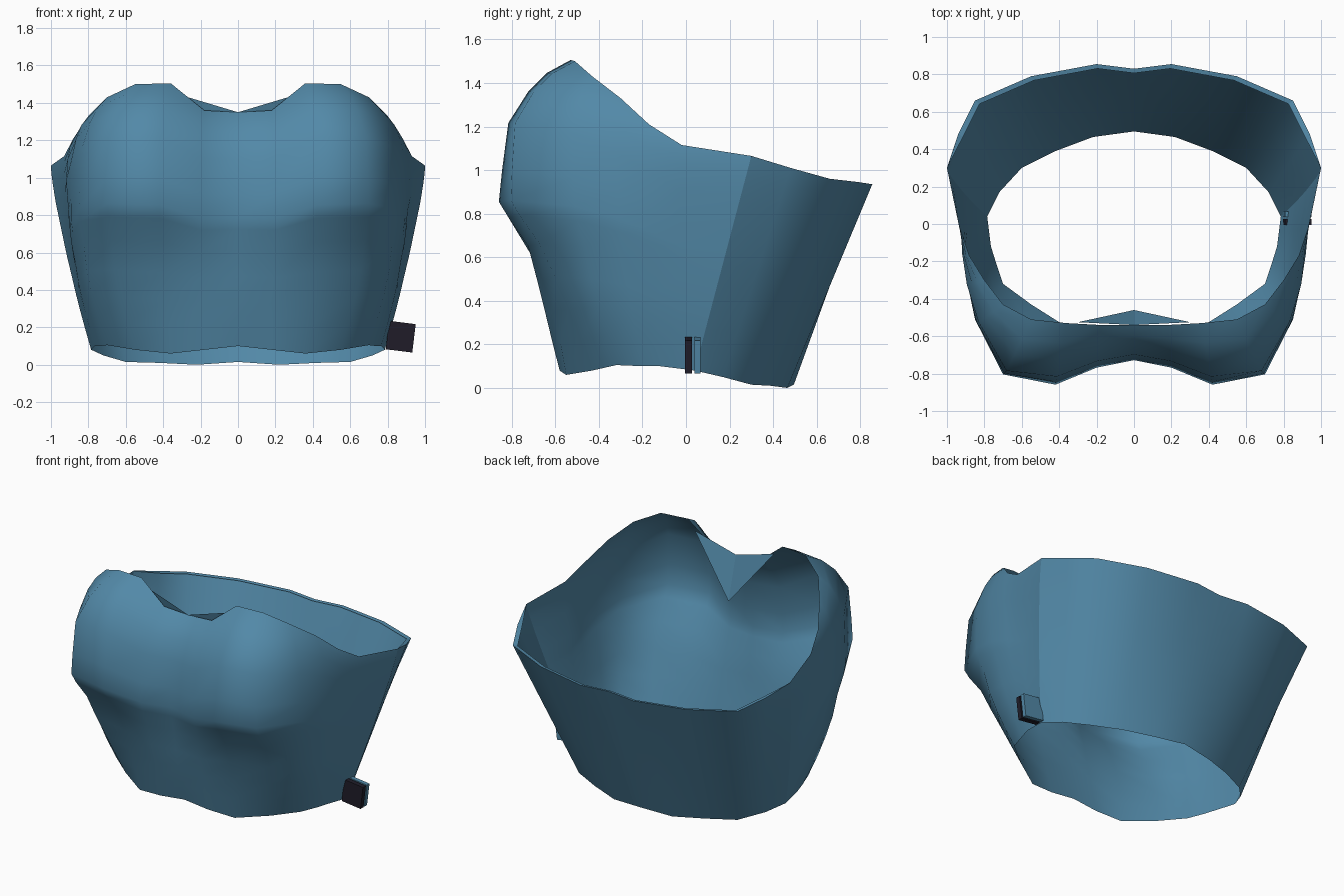
import bpy
import math
from mathutils import Vector

default_cube = bpy.data.objects.get("Cube")
if default_cube:
    bpy.data.objects.remove(default_cube, do_unlink=True)


def make_material(name, colour):
    material = bpy.data.materials.new(name)
    material.use_nodes = True
    material.diffuse_color = colour
    shader = next(n for n in material.node_tree.nodes if n.type == "BSDF_PRINCIPLED")
    shader.inputs["Base Color"].default_value = colour
    return material


def make_object(name, vertices, faces, material):
    mesh = bpy.data.meshes.new(name)
    mesh.from_pydata(vertices, [], faces)
    mesh.materials.append(material)
    result = bpy.data.objects.new(name, mesh)
    bpy.context.collection.objects.link(result)
    return result


def activate(target):
    bpy.ops.object.select_all(action="DESELECT")
    target.select_set(True)
    bpy.context.view_layer.objects.active = target


blue_cloth = make_material("blue cloth", (0.085, 0.25, 0.39, 1))
dark_label = make_material("dark label", (0.014, 0.012, 0.022, 1))

# Hem and rim outlines of one half, from centre front round to centre back
hem = [(0, -.58, .1), (.18, -.58, .08), (.36, -.55, .06), (.55, -.43, .08),
       (.7, -.32, .105), (.74, -.2, .1), (.765, -.12, .1), (.775, -.04, .09),
       (.785, .04, .08), (.72, .17, .05), (.6, .3, .015), (.42, .39, .01),
       (.22, .465, 0), (0, .495, .015)]
rim = [(0, -.54, 1.35), (.18, -.54, 1.36), (.36, -.53, 1.505), (.55, -.51, 1.5),
       (.7, -.43, 1.43), (.8, -.3, 1.33), (.88, -.17, 1.21), (.93, -.02, 1.115),
       (1, .3, 1.065), (.94, .48, 1.01), (.85, .66, .96), (.55, .79, .945),
       (.2, .855, .935), (0, .83, .935)]

# Outward swell of each front column at the bust and at the waist
bust = [(0, -.17), (.02, -.21), (.06, -.32), (.15, -.33), (.15, -.13),
        (.12, -.05), (.07, 0), (.03, 0), (.02, 0)]
waist = [(0, -.05), (0, -.04), (.02, -.01), (.06, -.04), (.06, -.04),
         (.04, -.02), (.03, 0), (.02, 0), (.01, 0)]

# Height along a column, bust amount, waist amount
profile = [(0, 0, 0), (.1, .07, .55), (.2, .17, .9), (.3, .32, 1), (.41, .55, .7),
           (.5, .85, .3), (.55, 1, 0), (.65, .96, 0), (.8, .88, 0), (.9, .6, 0),
           (.96, .33, 0), (1, 0, 0)]


def make_column(index, side):
    bottom, top = Vector(hem[index]), Vector(rim[index])
    points = []
    for height, bust_amount, waist_amount in profile:
        point = bottom.lerp(top, height)
        if index < len(bust):
            point += Vector((*bust[index], 0)) * bust_amount
            point += Vector((*waist[index], 0)) * waist_amount
        point.x *= side
        points.append(point)
    return points


# Body: one loop of columns, mirrored across the centre
last = len(hem) - 1
order = [(i, 1) for i in range(last + 1)] + [(i, -1) for i in range(last - 1, 0, -1)]
rows, count = len(profile), len(order)
vertices = [point for index, side in order for point in make_column(index, side)]
faces = []
for column in range(count):
    following = (column + 1) % count
    for row in range(rows - 1):
        faces.append((column * rows + row, following * rows + row,
                      following * rows + row + 1, column * rows + row + 1))
body = make_object("garment_body", vertices, faces, blue_cloth)

# Side seams stay crisp between the front and back panels
seam = len(bust) - 1
seam_columns = [i for i, (index, side) in enumerate(order) if index == seam]
for edge in body.data.edges:
    first, second = (v // rows for v in edge.vertices)
    if first == second and first in seam_columns:
        edge.use_edge_sharp = True
activate(body)
bpy.ops.object.shade_smooth_by_angle(angle=math.radians(55))

# Turned-in lip along the back rim, tapering out at the seams
lip = []
for index, side in order[seam:count - seam + 1]:
    x, y, z = rim[index]
    inset = 1 if index == seam else .972
    lip += [(x * side, y, z), (x * side * inset, y * inset, z - .004)]
make_object("back_rim_lip", lip,
            [(i, i + 2, i + 3, i + 1) for i in range(0, len(lip) - 2, 2)], blue_cloth)

# Folded facing behind the neckline
make_object("neckline_fold",
            [(-.3, -.525, 1.44), (0, -.54, 1.35), (.3, -.525, 1.44), (0, -.46, 1.06)],
            [(0, 1, 3), (1, 2, 3)], blue_cloth)


# Side label: a dark front leaf with a cloth leaf behind it
def make_leaf(name, y, depth, material):
    bpy.ops.mesh.primitive_cube_add(size=1, location=(.87, y, .15))
    leaf = bpy.context.object
    leaf.name = name
    leaf.scale = (.143, depth, .153)
    leaf.rotation_euler.y = math.radians(7)
    leaf.data.materials.append(material)


make_leaf("label_front", .011, .032, dark_label)
make_leaf("label_back", .052, .028, blue_cloth)
